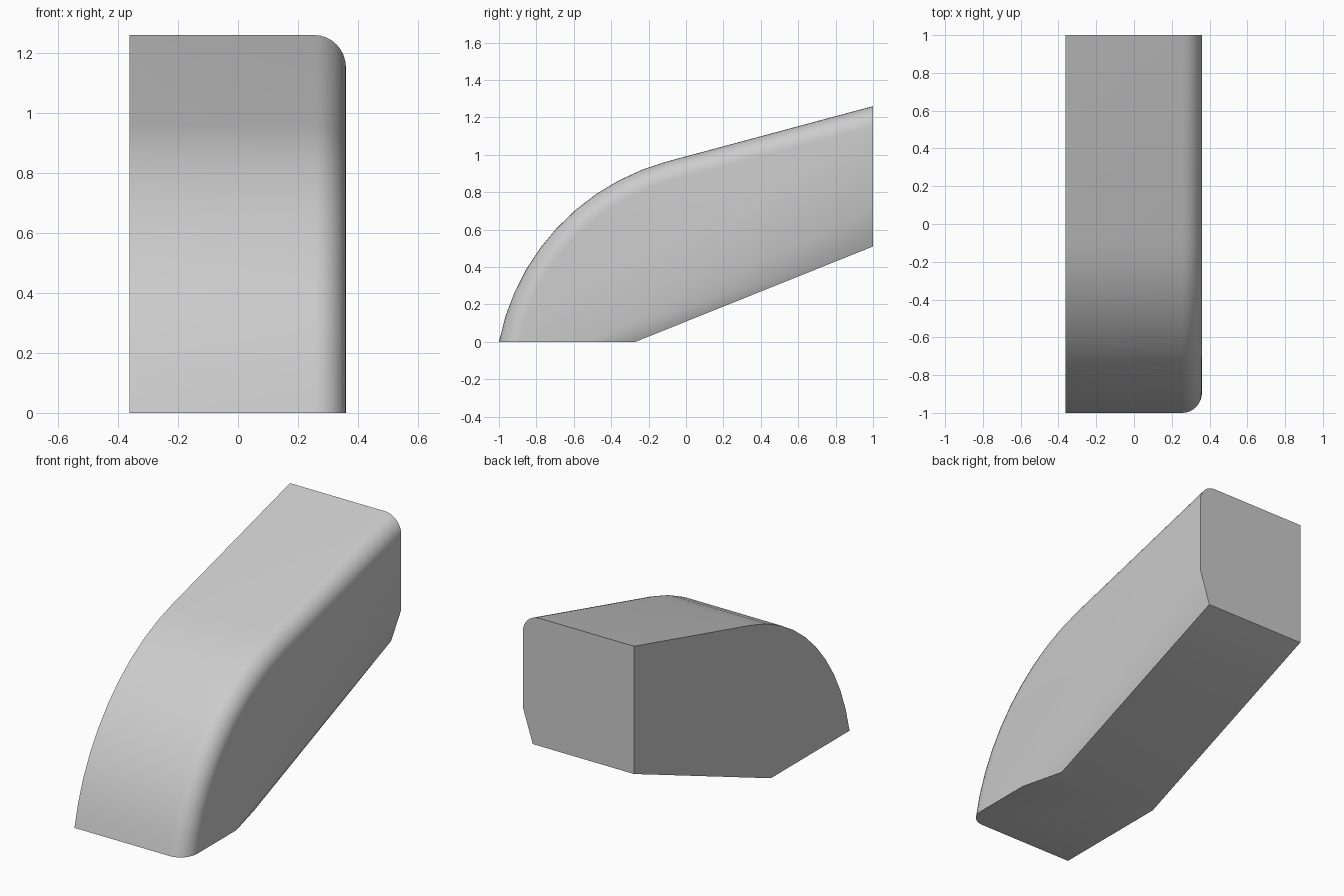
import bpy
import bmesh
from math import radians, cos, sin

cube = bpy.data.objects.get("Cube")
if cube:
    bpy.data.objects.remove(cube, do_unlink=True)

INNER, OUTER, TUCK = -0.362, 0.36, 0.295   # x of flat side, rounded side, tucked underside
STEPS = 10

# Plain grey
grey = bpy.data.materials.new("plain grey")
grey.use_nodes = True
colour = (0.6, 0.6, 0.6, 1)
grey.diffuse_color = colour
grey.node_tree.nodes["Principled BSDF"].inputs["Base Color"].default_value = colour

# Top line: a nose arc running tangent into a straight slope
radius, cy, cz = 1.245, 0.222, -0.238
top = [(-1.0, 0.0)]
for i in range(1, STEPS + 1):
    a = radians(169 - 64 * i / STEPS)
    top.append((cy + radius * cos(a), cz + radius * sin(a)))
top.append((1.0, 1.26))

bm = bmesh.new()


def vert(x, yz):
    return bm.verts.new((x, *yz))


inner_top = [vert(INNER, p) for p in top]
outer_top = [vert(OUTER, p) for p in top]
low_back, low_kink = (1.0, 0.51), (-0.27, 0.0)
inner_back, inner_kink = vert(INNER, low_back), vert(INNER, low_kink)
tuck_back, tuck_kink = vert(TUCK, low_back), vert(TUCK, low_kink)
side_back, side_kink = vert(OUTER, (1.0, 0.71)), vert(OUTER, (-0.53, 0.0))

# Curved top strips
for i in range(len(top) - 1):
    bm.faces.new((inner_top[i], outer_top[i], outer_top[i + 1], inner_top[i + 1]))

# Sides, back, base, sloping underside and tapered chamfer
bm.faces.new(inner_top + [inner_back, inner_kink])
bm.faces.new(outer_top + [side_back, side_kink])
bm.faces.new((inner_top[-1], outer_top[-1], side_back, tuck_back, inner_back))
bm.faces.new((inner_top[0], outer_top[0], side_kink, tuck_kink, inner_kink))
bm.faces.new((inner_kink, tuck_kink, tuck_back, inner_back))
bm.faces.new((side_kink, side_back, tuck_back, tuck_kink))
bmesh.ops.recalc_face_normals(bm, faces=bm.faces)

# Round the outer top edge
rim = [bm.edges.get(pair) for pair in zip(outer_top, outer_top[1:])]
bmesh.ops.bevel(bm, geom=rim, offset=0.105, offset_type='OFFSET', segments=8,
                profile=0.5, affect='EDGES', clamp_overlap=False)

mesh = bpy.data.meshes.new("rounded_end_block")
bm.to_mesh(mesh)
bm.free()
mesh.materials.append(grey)
block = bpy.data.objects.new("rounded_end_block", mesh)
bpy.context.collection.objects.link(block)

bpy.ops.object.select_all(action='DESELECT')
block.select_set(True)
bpy.context.view_layer.objects.active = block
bpy.ops.object.shade_smooth_by_angle(angle=radians(30))
